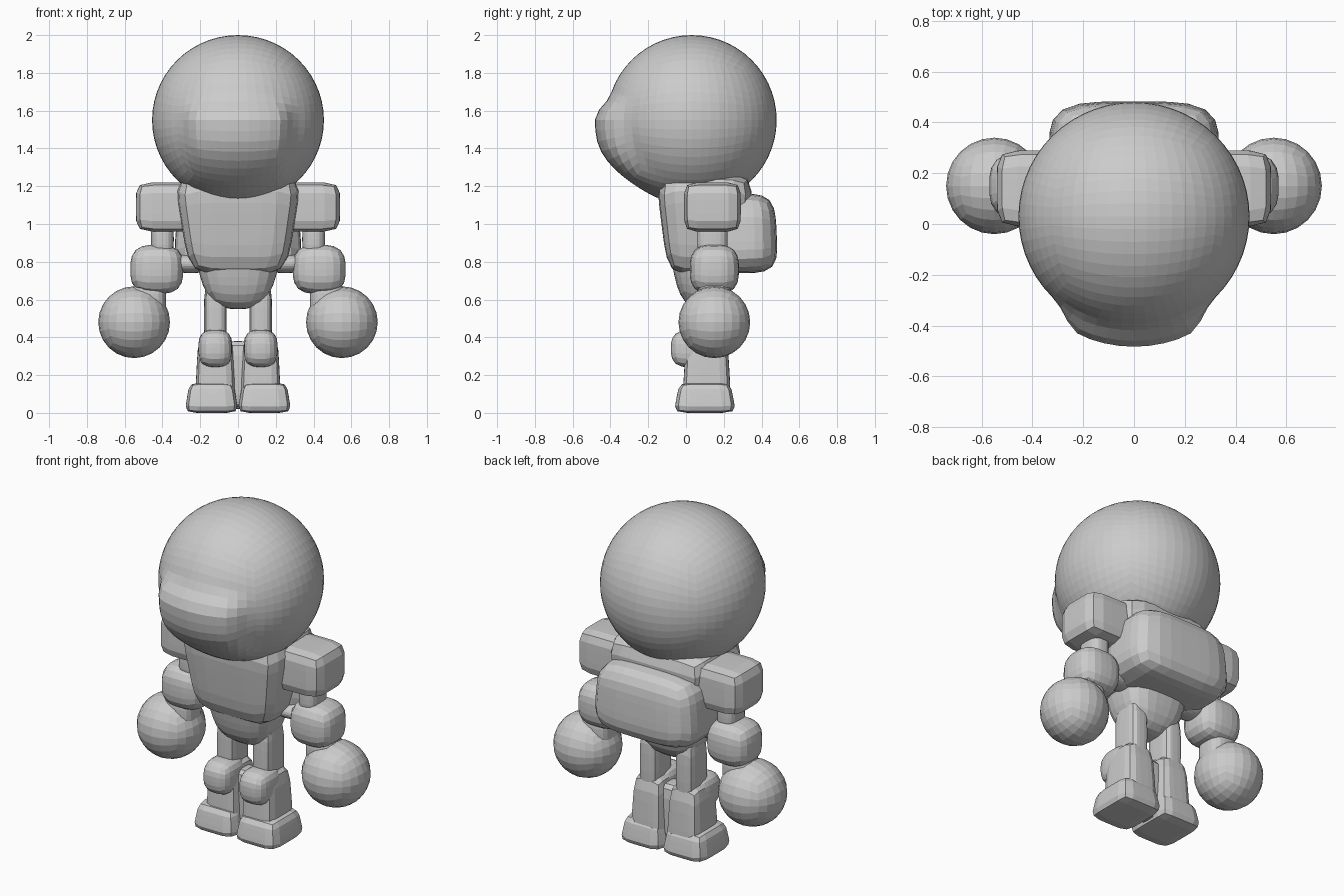
import bpy, bmesh, math
from mathutils import Vector

cube = bpy.data.objects.get("Cube")
if cube:
    bpy.data.objects.remove(cube, do_unlink=True)

GREY = (0.6, 0.6, 0.6, 1)
grey = bpy.data.materials.new("plain_grey")
grey.use_nodes = True
grey.diffuse_color = GREY
grey.node_tree.nodes["Principled BSDF"].inputs["Base Color"].default_value = GREY


def ramp(value, zero, one):
    """Smooth step from zero to one."""
    t = max(0, min(1, (value - zero) / (one - zero)))
    return t * t * (3 - 2 * t)


def muzzle(direction):
    """Scale that pushes a broad muzzle out of the front of the head."""
    if direction.y > 0:
        return 1
    across = ramp(abs(direction.x), 0.7, 0.4)
    upright = ramp(direction.z, 0.3, 0) * ramp(direction.z, -0.9, -0.2)
    return 1 + 0.14 * across * upright


def blob(name, centre, half, power=2, taper=0, cuts=5, shape=None):
    """Rounded block: power sets how boxy it is, taper widens it upwards."""
    bm = bmesh.new()
    bmesh.ops.create_cube(bm, size=2)
    bmesh.ops.subdivide_edges(bm, edges=bm.edges, cuts=cuts, use_grid_fill=True)
    for vert in bm.verts:
        p = Vector(math.tan(c * math.pi / 4) for c in vert.co)
        p /= sum(abs(c) ** power for c in p) ** (1 / power)
        if shape:
            p *= shape(p)
        p.xy *= 1 + taper * p.z
        vert.co = Vector(centre) + p * Vector(half)
    mesh = bpy.data.meshes.new(name)
    bm.to_mesh(mesh)
    bm.free()
    mesh.materials.append(grey)
    part = bpy.data.objects.new(name, mesh)
    bpy.context.collection.objects.link(part)


def pair(name, centre, half, power=2, taper=0):
    """The same part on the left and on the right."""
    x, y, z = centre
    blob("left_" + name, (x, y, z), half, power, taper)
    blob("right_" + name, (-x, y, z), half, power, taper)


# Head
blob("head", (0, 0.03, 1.55), (0.455, 0.45, 0.45), cuts=13, shape=muzzle)

# Trunk and the pack on its back
blob("torso", (0, 0.1, 1), (0.3, 0.23, 0.27), power=5, taper=0.15, cuts=7)
blob("hips", (0, 0.1, 0.72), (0.2, 0.16, 0.17), power=3, taper=0.25)
blob("back_pack", (0, 0.28, 0.95), (0.33, 0.2, 0.21), power=4, taper=-0.05, cuts=7)

# Arms, from the blocky shoulder down to the round hand
pair("shoulder", (0.35, 0.14, 1.09), (0.19, 0.15, 0.13), power=6)
pair("upper_arm", (0.4, 0.14, 0.92), (0.06, 0.08, 0.12), power=3)
pair("elbow", (0.43, 0.15, 0.76), (0.14, 0.13, 0.13), power=3)
pair("arm_web", (0.25, 0.15, 0.79), (0.14, 0.08, 0.05))
pair("wrist", (0.47, 0.15, 0.6), (0.09, 0.09, 0.12), power=3)
pair("hand", (0.55, 0.15, 0.48), (0.19, 0.19, 0.19))

# Legs, with slim thighs, knees that stand forward and flared shins
pair("thigh", (0.12, 0.12, 0.5), (0.06, 0.09, 0.2), power=4)
pair("knee", (0.12, 0.04, 0.34), (0.09, 0.12, 0.1), power=3)
pair("shin", (0.12, 0.11, 0.22), (0.1, 0.12, 0.2), power=5, taper=-0.1)
pair("foot", (0.14, 0.1, 0.08), (0.13, 0.15, 0.08), power=6, taper=-0.1)
blob("shin_bridge", (0, 0.11, 0.2), (0.06, 0.07, 0.18), power=5)
